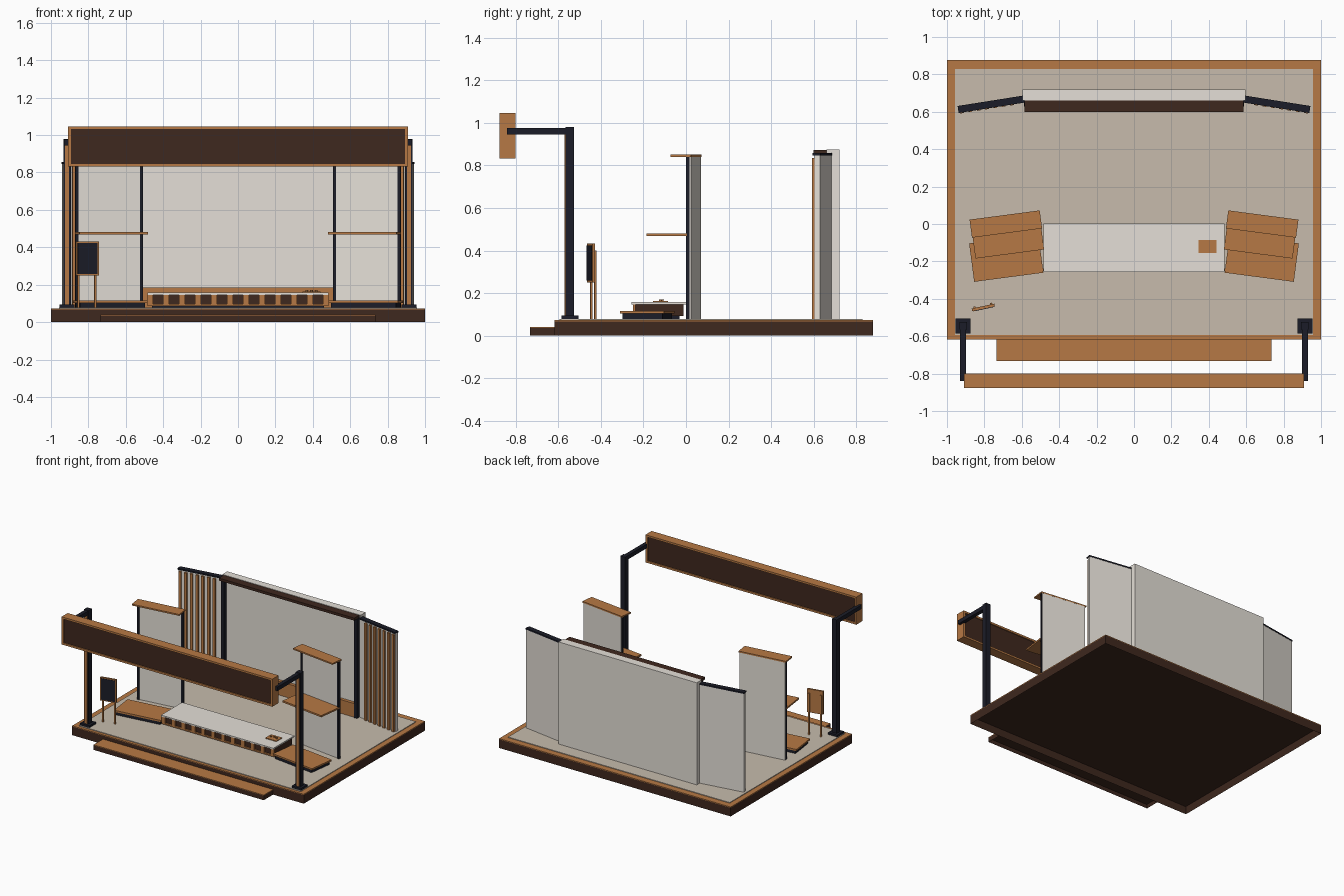
import bpy
import bmesh
from math import radians
from mathutils import Matrix, Vector

if "Cube" in bpy.data.objects:
    bpy.data.objects.remove(bpy.data.objects["Cube"], do_unlink=True)


def material(name, rgb):
    m = bpy.data.materials.new(name)
    m.use_nodes = True
    m.diffuse_color = (*rgb, 1)
    m.node_tree.nodes["Principled BSDF"].inputs["Base Color"].default_value = (*rgb, 1)
    return m


WOOD = material("warm wood", (0.47, 0.19, 0.058))
BROWN = material("dark brown wood", (0.049, 0.021, 0.013))
BLACK = material("blue black metal", (0.011, 0.012, 0.021))
WHITE = material("off white plaster", (0.78, 0.74, 0.68))
FLOOR = material("warm grey floor", (0.57, 0.5, 0.415))


def finish(name, bm, mat, matrix):
    mesh = bpy.data.meshes.new(name)
    bm.to_mesh(mesh)
    bm.free()
    mesh.materials.append(mat)
    ob = bpy.data.objects.new(name, mesh)
    ob.matrix_world = matrix
    bpy.context.collection.objects.link(ob)
    return ob


def box(name, mat, x, y, z, frame=Matrix(), hollow=0):
    """Box from (low, high) ranges in an optional turned frame; hollow sinks the underside."""
    bm = bmesh.new()
    bmesh.ops.create_cube(bm, size=1)
    for v in bm.verts:
        v.co = Vector([r[0] if c < 0 else r[1] for c, r in zip(v.co, (x, y, z))])
    if hollow:
        bm.normal_update()
        under = min(bm.faces, key=lambda f: f.normal.z)
        bmesh.ops.inset_region(bm, faces=[under], thickness=0.012)
        for v in under.verts:
            v.co.z += hollow
    return finish(name, bm, mat, frame)


def mid(c, size):
    return (c - size / 2, c + size / 2)


def turned(x, y, degrees):
    return Matrix.Translation((x, y, 0)) @ Matrix.Rotation(radians(degrees), 4, "Z")


GROUND = 0.078

# Platform with hollow underside, trim, floor and step
box("platform", BROWN, (-1, 1), (-0.617, 0.878), (0, 0.067), hollow=0.055)
box("platform_trim", WOOD, (-1, 1), (-0.617, 0.878), (0.067, 0.073))
box("floor", FLOOR, (-0.957, 0.957), (-0.594, 0.828), (0.073, GROUND))
box("step", BROWN, (-0.735, 0.735), (-0.732, -0.617), (0, 0.035), hollow=0.025)
box("step_tread", WOOD, (-0.735, 0.735), (-0.732, -0.617), (0.035, 0.04))

# Overhead sign: four frame rails around a recessed panel
sy = (-0.876, -0.8)
for label, z in (("bottom", (0.831, 0.846)), ("top", (1.032, 1.047))):
    box(f"sign_{label}_rail", WOOD, (-0.91, 0.91), sy, z)
for label, s in (("right", -1), ("left", 1)):
    box(f"sign_{label}_rail", WOOD, mid(s * 0.902, 0.016), sy, (0.846, 1.032))
box("sign_panel", BROWN, (-0.894, 0.894), (-0.868, -0.808), (0.846, 1.032))

# Counter with slatted front on a dark plinth
box("counter_plinth", BLACK, (-0.46, 0.46), (-0.225, -0.03), (GROUND, 0.092))
box("counter_body", BROWN, (-0.475, 0.475), (-0.238, -0.012), (0.092, 0.146))
box("counter_top", WHITE, (-0.485, 0.485), (-0.257, 0.003), (0.146, 0.157))
box("counter_bottom_rail", WOOD, (-0.485, 0.485), (-0.25, -0.238), (0.086, 0.097))
for i in range(12):
    box(f"counter_slat_{i}", WOOD, mid((i - 5.5) * 0.0855, 0.032), (-0.25, -0.238), (0.097, 0.146))

# Serving tray with small cups
box("tray", WOOD, (0.345, 0.44), (-0.155, -0.085), (0.157, 0.163))
for i in range(3):
    bm = bmesh.new()
    bmesh.ops.create_cone(bm, cap_ends=True, segments=12, radius1=0.007, radius2=0.008, depth=0.008)
    finish(f"cup_{i}", bm, WOOD, Matrix.Translation((0.368 + i * 0.025, -0.12 + 0.008 * (i % 2), 0.167)))

# Back wall
box("back_wall", WHITE, (-0.597, 0.597), (0.66, 0.72), (GROUND, 0.875))
box("back_wall_header", BROWN, (-0.585, 0.585), (0.6, 0.66), (0.852, 0.872))
box("back_wall_plank", WOOD, (-0.57, 0.57), (0.635, 0.66), (GROUND, 0.185))

for label, s in (("right", -1), ("left", 1)):
    # Front post, foot plate, wood inlay and sign arm
    px = s * 0.914
    box(f"{label}_post", BLACK, mid(px, 0.04), mid(-0.545, 0.04), (GROUND, 0.98))
    box(f"{label}_post_foot", BLACK, mid(px, 0.08), mid(-0.545, 0.08), (GROUND, 0.094))
    box(f"{label}_post_inlay", WOOD, mid(px, 0.022), (-0.57, -0.565), (0.094, 0.945))
    box(f"{label}_sign_arm", BLACK, mid(px, 0.03), (-0.84, -0.54), (0.945, 0.976))

    # Side screen with edge posts, cap and shelf
    f = turned(s * 0.69, 0.036, -s * 7.5)
    box(f"{label}_screen", WHITE, mid(0, 0.36), (-0.007, 0.0115), (GROUND, 0.842), f)
    for end in (-1, 1):
        box(f"{label}_screen_post_{end}", BLACK, mid(end * 0.175, 0.016), (-0.013, 0.004), (GROUND, 0.842), f)
    box(f"{label}_screen_cap", WOOD, mid(0, 0.378), (-0.085, 0.012), (0.84, 0.851), f)
    box(f"{label}_shelf", WOOD, mid(0, 0.37), (-0.198, -0.007), (0.468, 0.481), f)

    # Low display bench
    f = turned(s * 0.683, -0.182, -s * 7.5)
    box(f"{label}_bench_base", BLACK, mid(0, 0.35), mid(0, 0.19), (GROUND, 0.103), f)
    box(f"{label}_bench_top", WOOD, mid(0, 0.373), mid(0, 0.207), (0.103, 0.116), f)

    # Angled wing wall with cap and vertical slats
    f = turned(s * 0.765, 0.643, -s * 9)
    box(f"{label}_wing", WHITE, mid(0, 0.35), (-0.012, 0.014), (GROUND, 0.846), f)
    box(f"{label}_wing_cap", BLACK, mid(0, 0.356), (-0.022, 0.016), (0.846, 0.857), f)
    for i in range(7):
        box(f"{label}_wing_slat_{i}", WOOD, mid(s * (0.16 - i * 0.045), 0.02), (-0.026, -0.012),
            (GROUND, 0.835), f)
    box(f"{label}_wall_post", BLACK, mid(s * 0.575, 0.025), (0.628, 0.66), (GROUND, 0.852))

# Standing menu board
f = turned(-0.806, -0.446, 12)
box("menu_frame", WOOD, mid(0, 0.124), mid(0, 0.014), (0.25, 0.432), f)
box("menu_panel", BLACK, mid(0, 0.108), (-0.01, -0.007), (0.258, 0.424), f)
for end in (-1, 1):
    box(f"menu_leg_{end}", WOOD, mid(end * 0.046, 0.011), (0.005, 0.015), (GROUND, 0.4), f)
